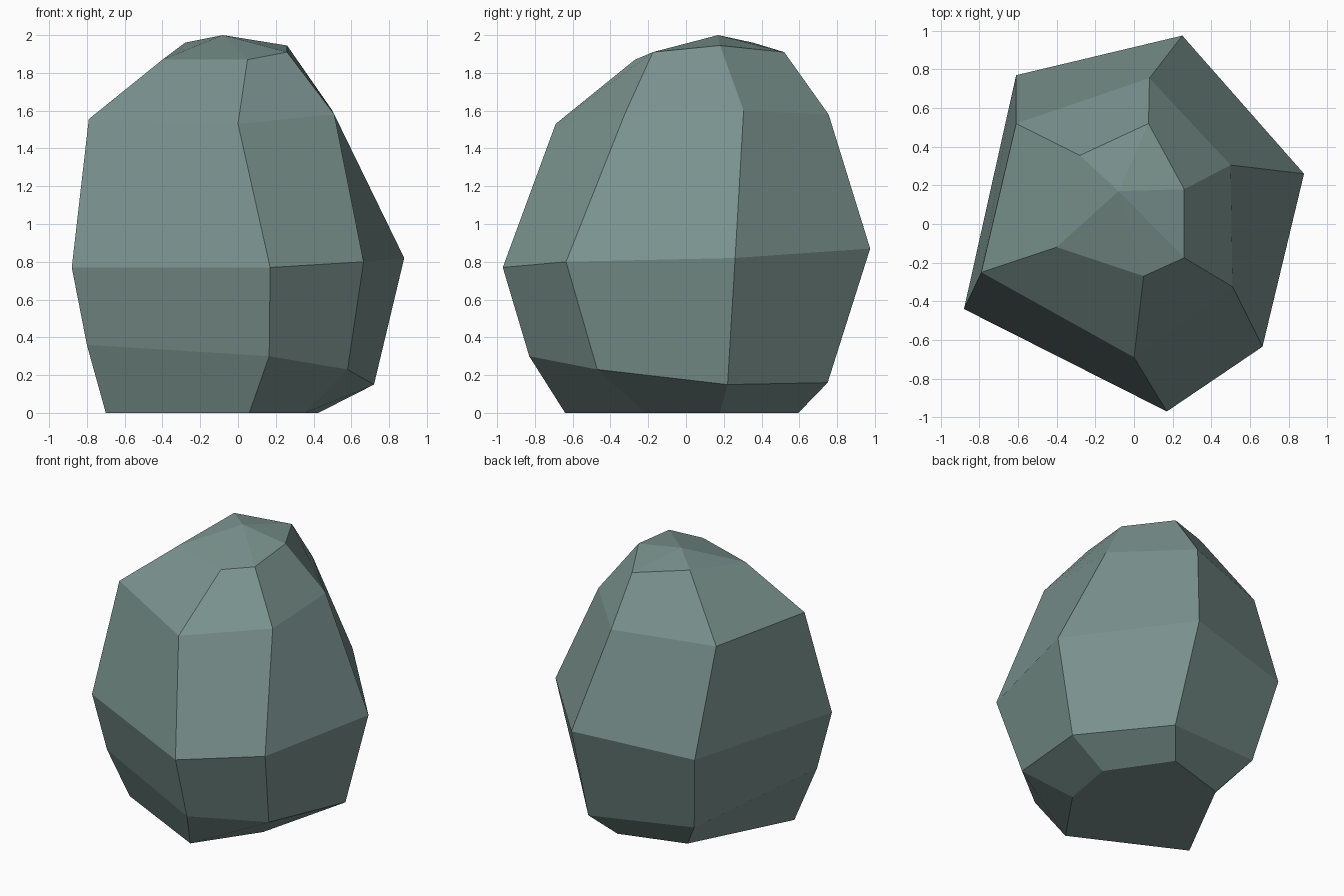
import bpy, bmesh

if "Cube" in bpy.data.objects:
    bpy.data.objects.remove(bpy.data.objects["Cube"])

# Six-sided boulder: each ring runs counter-clockwise from the front corner
RINGS = [
    # base
    [(.06, -.64, 0), (.355, -.215, 0), (.425, .18, 0), (.14, .595, 0), (-.33, .455, 0), (-.70, -.26, 0)],
    # lower bevel
    [(.165, -.83, .30), (.58, -.47, .23), (.72, .22, .15), (.27, .75, .16), (-.505, .626, .23), (-.80, -.38, .36)],
    # widest belt
    [(.17, -.97, .77), (.665, -.635, .80), (.88, .26, .82), (.25, .975, .87), (-.61, .77, .81), (-.88, -.44, .77)],
    # shoulder
    [(0, -.69, 1.53), (.51, -.325, 1.58), (.50, .305, 1.60), (.08, .755, 1.58), (-.61, .52, 1.55), (-.79, -.25, 1.555)],
    # crown
    [(.05, -.27, 1.87), (.26, -.175, 1.91), (.26, .18, 1.945), (.075, .52, 1.91), (-.28, .355, 1.96), (-.40, -.12, 1.87)],
]
APEX = (-.08, .17, 2.0)

bm = bmesh.new()
rings = [[bm.verts.new(p) for p in ring] for ring in RINGS]
apex = bm.verts.new(APEX)

# Flat underside, side facets and top fan
bm.faces.new(rings[0][::-1])
for i in range(6):
    j = (i + 1) % 6
    for low, high in zip(rings, rings[1:]):
        bm.faces.new((low[i], low[j], high[j], high[i]))
    bm.faces.new((rings[-1][i], rings[-1][j], apex))
bmesh.ops.recalc_face_normals(bm, faces=bm.faces)

mesh = bpy.data.meshes.new("boulder")
bm.to_mesh(mesh)
bm.free()

# Grey-green stone
stone = bpy.data.materials.new("grey_green_stone")
stone.diffuse_color = (.195, .29, .27, 1)
stone.use_nodes = True
stone.node_tree.nodes["Principled BSDF"].inputs["Base Color"].default_value = stone.diffuse_color
mesh.materials.append(stone)

boulder = bpy.data.objects.new("boulder", mesh)
bpy.context.collection.objects.link(boulder)
